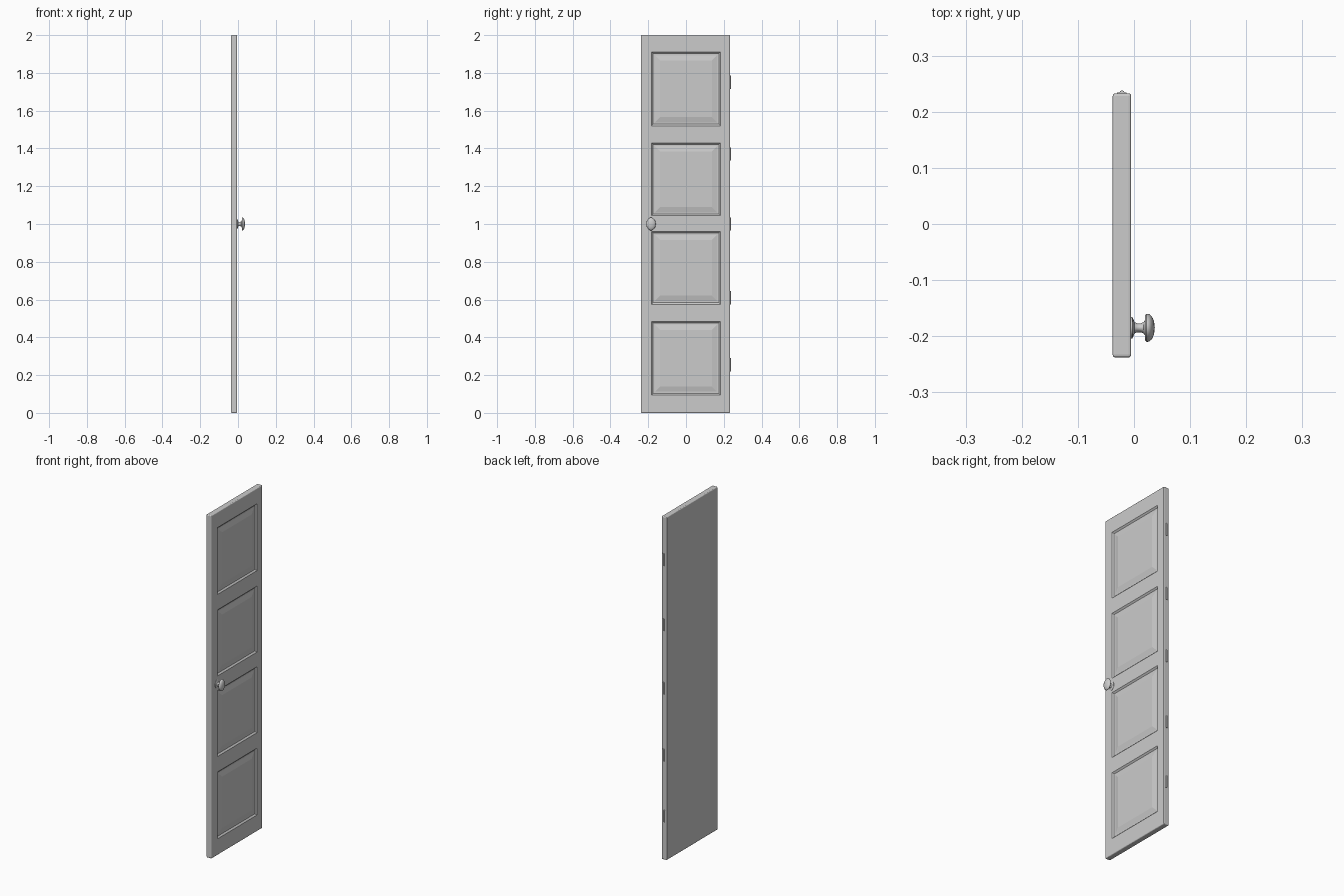
import bpy
import bmesh
from math import pi, cos, sin
from mathutils import Vector, Matrix

cube = bpy.data.objects.get("Cube")
if cube:
    bpy.data.objects.remove(cube, do_unlink=True)

grey = bpy.data.materials.new("plain grey")
grey.use_nodes = True
colour = (0.6, 0.6, 0.6, 1)
grey.diffuse_color = colour
grey.node_tree.nodes["Principled BSDF"].inputs["Base Color"].default_value = colour


def finish(bm, name, smooth=True):
    bmesh.ops.recalc_face_normals(bm, faces=bm.faces)
    mesh = bpy.data.meshes.new(name)
    bm.to_mesh(mesh)
    bm.free()
    mesh.materials.append(grey)
    ob = bpy.data.objects.new(name, mesh)
    bpy.context.collection.objects.link(ob)
    if smooth:
        bpy.ops.object.select_all(action='DESELECT')
        ob.select_set(True)
        bpy.context.view_layer.objects.active = ob
        bpy.ops.object.shade_smooth_by_angle(angle=pi / 6)
    return ob


def box(lo, hi):
    bm = bmesh.new()
    bmesh.ops.create_cube(bm, size=1)
    lo, hi = Vector(lo), Vector(hi)
    for v in bm.verts:
        v.co = [(a + b) / 2 + c * (b - a) for a, b, c in zip(lo, hi, v.co)]
    return bm


# Door slab with rounded outer edges
FRONT_X, BACK_X = -0.005, -0.038
Y0, Y1 = -0.238, 0.233
PANEL_Y = 0.182
panels = [(0.095, 0.485), (0.575, 0.96), (1.045, 1.43), (1.52, 1.91)]
bm = box((BACK_X, Y0, 0), (FRONT_X, Y1, 2))
bmesh.ops.bevel(bm, geom=bm.edges[:], offset=0.005, segments=3,
                profile=0.5, affect='EDGES')

# Cut the panel outlines, then step each panel in and back out
cuts = [((0, y, 0), (0, 1, 0)) for y in (-PANEL_Y, PANEL_Y)]
cuts += [((0, 0, z), (0, 0, 1)) for pair in panels for z in pair]
for co, no in cuts:
    bmesh.ops.bisect_plane(bm, geom=bm.verts[:] + bm.edges[:] + bm.faces[:],
                           plane_co=co, plane_no=no)
bm.normal_update()


def is_panel(face):
    c = face.calc_center_median()
    return (face.normal.x > 0.99 and abs(c.y) < PANEL_Y
            and any(a < c.z < b for a, b in panels))


fields = [f for f in bm.faces if is_panel(f)]
for width, depth in ((0.012, -0.008), (0.012, 0), (0.04, 0.006)):
    bmesh.ops.inset_individual(bm, faces=fields, thickness=width, depth=depth)
finish(bm, "door_slab", smooth=False)

# Hinges: thin leaf and round barrel on the far edge
for i, z in enumerate((0.255, 0.61, 1.0, 1.37, 1.75), 1):
    leaf = box((-0.030, Y1 - 0.002, z - 0.035), (-0.013, Y1 + 0.001, z + 0.035))
    finish(leaf, f"hinge_leaf_{i}", smooth=False)
    bm = bmesh.new()
    bmesh.ops.create_cone(bm, cap_ends=True, segments=16, radius1=0.0045,
                          radius2=0.0045, depth=0.07,
                          matrix=Matrix.Translation((-0.0215, Y1 + 0.0005, z)))
    finish(bm, f"hinge_barrel_{i}")

# Oval knob: rose, neck and domed head turned from one profile (radius, x)
profile = [(0, -0.007), (0.019, -0.007), (0.019, -0.003), (0.015, -0.001),
           (0.010, 0.001), (0.008, 0.006), (0.008, 0.012), (0.010, 0.017),
           (0.014, 0.020), (0.023, 0.020), (0.025, 0.022)]
profile += [(0.025 * cos(a * pi / 12), 0.024 + 0.013 * sin(a * pi / 12))
            for a in range(7)]
bm = bmesh.new()
verts = [bm.verts.new((x, r, 0)) for r, x in profile]
edges = [bm.edges.new(pair) for pair in zip(verts, verts[1:])]
bmesh.ops.spin(bm, geom=verts + edges, cent=(0, 0, 0), axis=(1, 0, 0),
               angle=2 * pi, steps=32, use_duplicate=False)
bmesh.ops.remove_doubles(bm, verts=bm.verts[:], dist=0.00005)
bmesh.ops.scale(bm, vec=(1, 1, 1.35), verts=bm.verts[:])
bmesh.ops.translate(bm, vec=(0, -0.185, 1.0), verts=bm.verts[:])
finish(bm, "door_knob")
